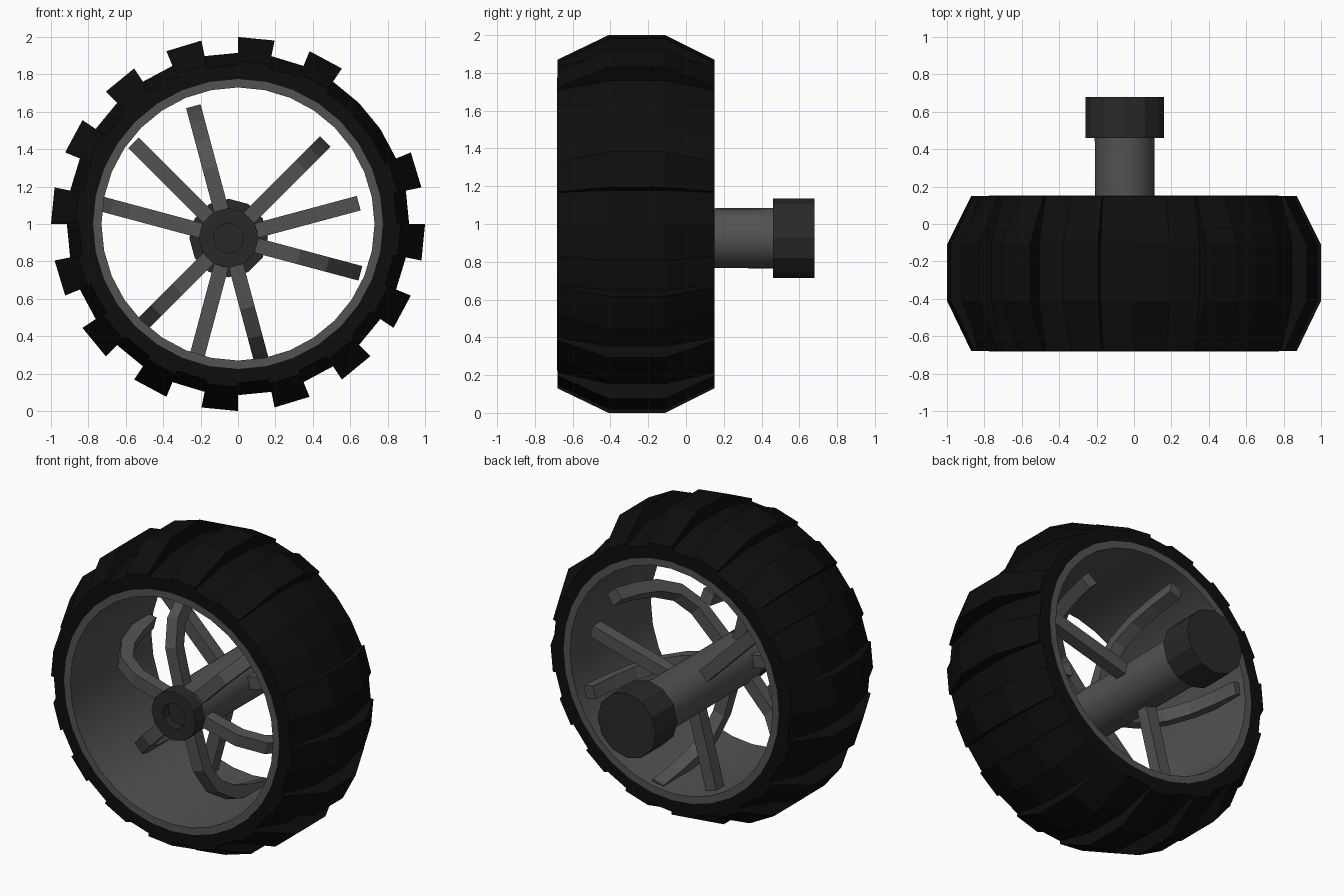
import bpy, bmesh
from math import cos, sin, radians, hypot, pi

if "Cube" in bpy.data.objects:
    bpy.data.objects.remove(bpy.data.objects["Cube"])

WHEEL = (0.0, 1.0)       # x, z of the wheel centre
AXLE = (-0.05, 0.925)    # x, z of the slightly offset axle


def material(name, v):
    m = bpy.data.materials.new(name)
    m.diffuse_color = (v, v, v, 1)
    m.use_nodes = True
    m.node_tree.nodes["Principled BSDF"].inputs["Base Color"].default_value = m.diffuse_color
    return m


RUBBER = material("rubber", 0.004)
METAL = material("grey_metal", 0.085)
DARK = material("dark_metal", 0.022)


def place(r, y, ang, centre, t=0.0):
    """Radius, depth, angle and tangential offset to a point in space."""
    return (centre[0] + r * cos(ang) - t * sin(ang), y,
            centre[1] + r * sin(ang) + t * cos(ang))


def finish(bm, name, mat, smooth=0):
    bmesh.ops.remove_doubles(bm, verts=bm.verts, dist=1e-5)
    bmesh.ops.recalc_face_normals(bm, faces=bm.faces)
    me = bpy.data.meshes.new(name)
    bm.to_mesh(me)
    bm.free()
    me.materials.append(mat)
    ob = bpy.data.objects.new(name, me)
    bpy.context.collection.objects.link(ob)
    if smooth:
        bpy.ops.object.select_all(action='DESELECT')
        ob.select_set(True)
        bpy.context.view_layer.objects.active = ob
        bpy.ops.object.shade_smooth_by_angle(angle=radians(smooth))
    return ob


def lathe(name, profile, centre, n, mat, smooth=0):
    """Revolve a closed (r, y) profile around the y direction."""
    bm = bmesh.new()
    rings = [[bm.verts.new(place(r, y, 2 * pi * i / n, centre)) for r, y in profile]
             for i in range(n)]
    m = len(profile)
    for i in range(n):
        a, b = rings[i], rings[(i + 1) % n]
        for j in range(m):
            k = (j + 1) % m
            if profile[j][0] == 0 and profile[k][0] == 0:
                continue
            bm.faces.new((a[j], a[k], b[k], b[j]))
    return finish(bm, name, mat, smooth)


def bridge(bm, loops):
    """Join cross-sections into a capped solid."""
    vs = [[bm.verts.new(p) for p in loop] for loop in loops]
    for a, b in zip(vs, vs[1:]):
        for j in range(len(a)):
            k = (j + 1) % len(a)
            bm.faces.new((a[j], a[k], b[k], b[j]))
    bm.faces.new(vs[0])
    bm.faces.new(vs[-1])


def spokes(name, path, angles, h=0.04):
    """Square bars following an (r, y) path, repeated around the axle."""
    bm = bmesh.new()
    for deg in angles:
        ang, loops = radians(deg), []
        for i, (r, y) in enumerate(path):
            p, q = path[max(i - 1, 0)], path[min(i + 1, len(path) - 1)]
            d = hypot(q[0] - p[0], q[1] - p[1])
            nr, ny = -(q[1] - p[1]) / d * h, (q[0] - p[0]) / d * h
            loops.append([place(r + s * nr, y + s * ny, ang, AXLE, t)
                          for s, t in ((1, h), (1, -h), (-1, -h), (-1, h))])
        bridge(bm, loops)
    return finish(bm, name, METAL)


# Tyre carcass and rim barrel
lathe("tyre", [(0.77, -0.68), (0.85, -0.68), (0.915, -0.41), (0.915, -0.11),
               (0.85, 0.15), (0.77, 0.15)], WHEEL, 32, RUBBER)
lathe("rim", [(0.73, -0.682), (0.775, -0.682), (0.775, 0.152), (0.73, 0.152)],
      WHEEL, 32, METAL, 30)

# Tread lugs, with one lug absent
lug = [(0.8, -0.68), (0.87, -0.68), (1.0, -0.41), (1.0, -0.11), (0.87, 0.15), (0.8, 0.15)]
bm = bmesh.new()
for k in range(16):
    if k != 14:
        start = radians(-22.5 * k)
        bridge(bm, [[place(r, y, a, WHEEL) for r, y in lug]
                    for a in (start, start - radians(11.25))])
finish(bm, "tread_lugs", RUBBER)

# Axle, rear cap and recessed front hub
lathe("axle", [(0, -0.5), (0.155, -0.5), (0.16, 0.47), (0, 0.47)], AXLE, 24, METAL, 30)
lathe("axle_cap", [(0, 0.46), (0.21, 0.46), (0.21, 0.68), (0, 0.68)], AXLE, 12, DARK)
lathe("hub", [(0, -0.53), (0.08, -0.53), (0.08, -0.59), (0.16, -0.59),
              (0.16, -0.495), (0, -0.495)], AXLE, 12, DARK)

# Six curved front spokes and three straight rear spokes
spokes("curved_spokes", [(0.08, -0.45), (0.38, -0.44), (0.52, -0.37), (0.61, -0.23),
                         (0.66, -0.06), (0.69, 0.11)], range(45, 405, 60))
spokes("straight_spokes", [(0.1, 0.01), (0.72, 0.01)], (15, 135, 255))
